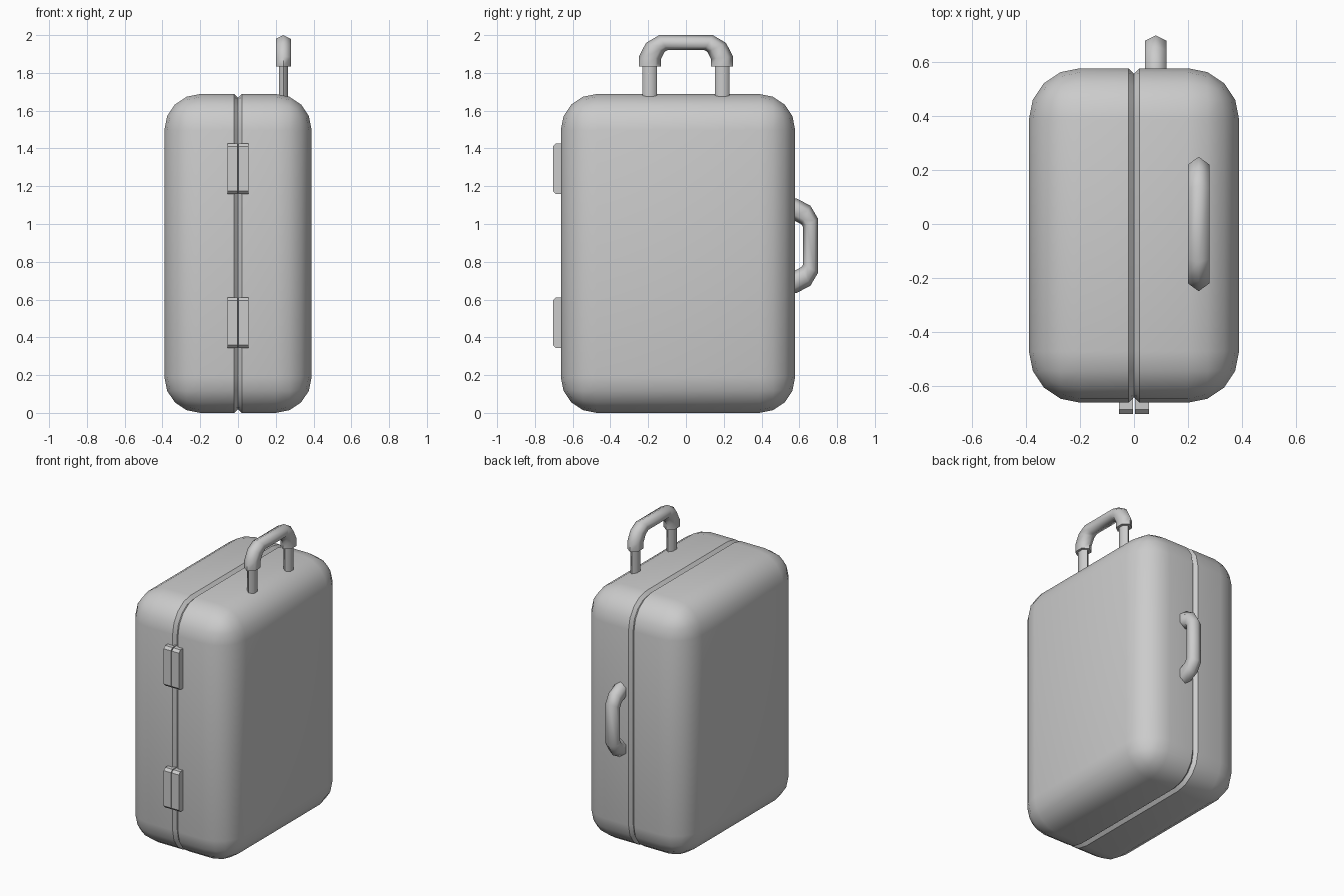
import bpy, bmesh, math
from mathutils import Vector

if "Cube" in bpy.data.objects:
    bpy.data.objects.remove(bpy.data.objects["Cube"])


def finish(name, bm, angle=40, mirror=False):
    bmesh.ops.recalc_face_normals(bm, faces=bm.faces)
    mesh = bpy.data.meshes.new(name)
    bm.to_mesh(mesh)
    bm.free()
    ob = bpy.data.objects.new(name, mesh)
    bpy.context.collection.objects.link(ob)
    bpy.ops.object.select_all(action='DESELECT')
    ob.select_set(True)
    bpy.context.view_layer.objects.active = ob
    if angle:
        bpy.ops.object.shade_smooth_by_angle(angle=math.radians(angle))
    if mirror:
        mod = ob.modifiers.new("mirror", 'MIRROR')
        mod.use_mirror_merge = False
    return ob


def box(lo, hi):
    bm = bmesh.new()
    bmesh.ops.create_cube(bm, size=1)
    for v in bm.verts:
        v.co = Vector([lo[i] + (v.co[i] + 0.5) * (hi[i] - lo[i]) for i in range(3)])
    return bm


def bevel(bm, edges, width, segments):
    bmesh.ops.bevel(bm, geom=edges, offset=width, offset_type='OFFSET',
                    segments=segments, profile=0.5, affect='EDGES')


# shell halves: rounded outer edges, chamfered rim forming the V seam
bm = box((0, -0.663, 0), (0.39, 0.578, 1.688))
bevel(bm, [e for e in bm.edges if any(v.co.x > 0.1 for v in e.verts)], 0.19, 4)
bevel(bm, [e for e in bm.edges if all(abs(v.co.x) < 1e-4 for v in e.verts)], 0.02, 1)
finish("shell_halves", bm, 35, True)

# paired hinge leaves on the front
for name, z in (("lower_hinge", 0.343), ("upper_hinge", 1.158)):
    bm = box((0.003, -0.705, z), (0.056, -0.63, z + 0.268))
    bevel(bm, [e for e in bm.edges if all(v.co.y < -0.7 for v in e.verts)
               and abs(e.verts[0].co.z - e.verts[1].co.z) < 1e-4], 0.016, 1)
    finish(name, bm, 0, True)


# hexagonal tube swept along a bent grip, stretched along its length
STRETCH = 1.45


def grip(name, place):
    half = [(-0.132, 0), (-0.132, 0.045), (-0.112, 0.1), (-0.083, 0.125)]
    path = [Vector(p) for p in half + [(-u, h) for u, h in reversed(half)]]
    bm = bmesh.new()
    rings = []
    for i, p in enumerate(path):
        a = (p - path[i - 1]).normalized() if i else Vector((0, 1))
        b = (path[i + 1] - p).normalized() if i < len(path) - 1 else Vector((0, -1))
        t = (a + b).normalized()
        n = Vector((-t.y, t.x)) / max(t.dot(a), 0.5)
        ring = []
        for k in range(6):
            ang = k * math.pi / 3
            q = p + n * 0.04 * math.cos(ang)
            ring.append(bm.verts.new(place(q.x * STRETCH, q.y, 0.046 * math.sin(ang))))
        rings.append(ring)
    for r, s in zip(rings, rings[1:]):
        for k in range(6):
            bm.faces.new((r[k], r[(k + 1) % 6], s[(k + 1) % 6], s[k]))
    bm.faces.new(rings[0])
    bm.faces.new(rings[-1])
    finish(name, bm, 70)


grip("top_handle_grip", lambda u, h, w: (0.24 + w, u, 1.835 + h))
grip("side_handle", lambda u, h, w: (0.08 + w, 0.535 + h, 0.885 + u))

# telescopic posts under the top grip
for name, y in (("front_post", -0.192), ("back_post", 0.192)):
    bm = bmesh.new()
    bmesh.ops.create_cone(bm, cap_ends=True, segments=6, radius1=1, radius2=1, depth=1)
    pts = [v.co.copy() for v in bm.verts]
    along_y = max(p.y for p in pts) > 0.99
    for v, p in zip(bm.verts, pts):
        px, py = (p.x, p.y) if along_y else (p.y, p.x)
        v.co = (0.24 + px * 0.028, y + py * 0.038, 1.75 + p.z * 0.19)
    finish(name, bm, 70)
